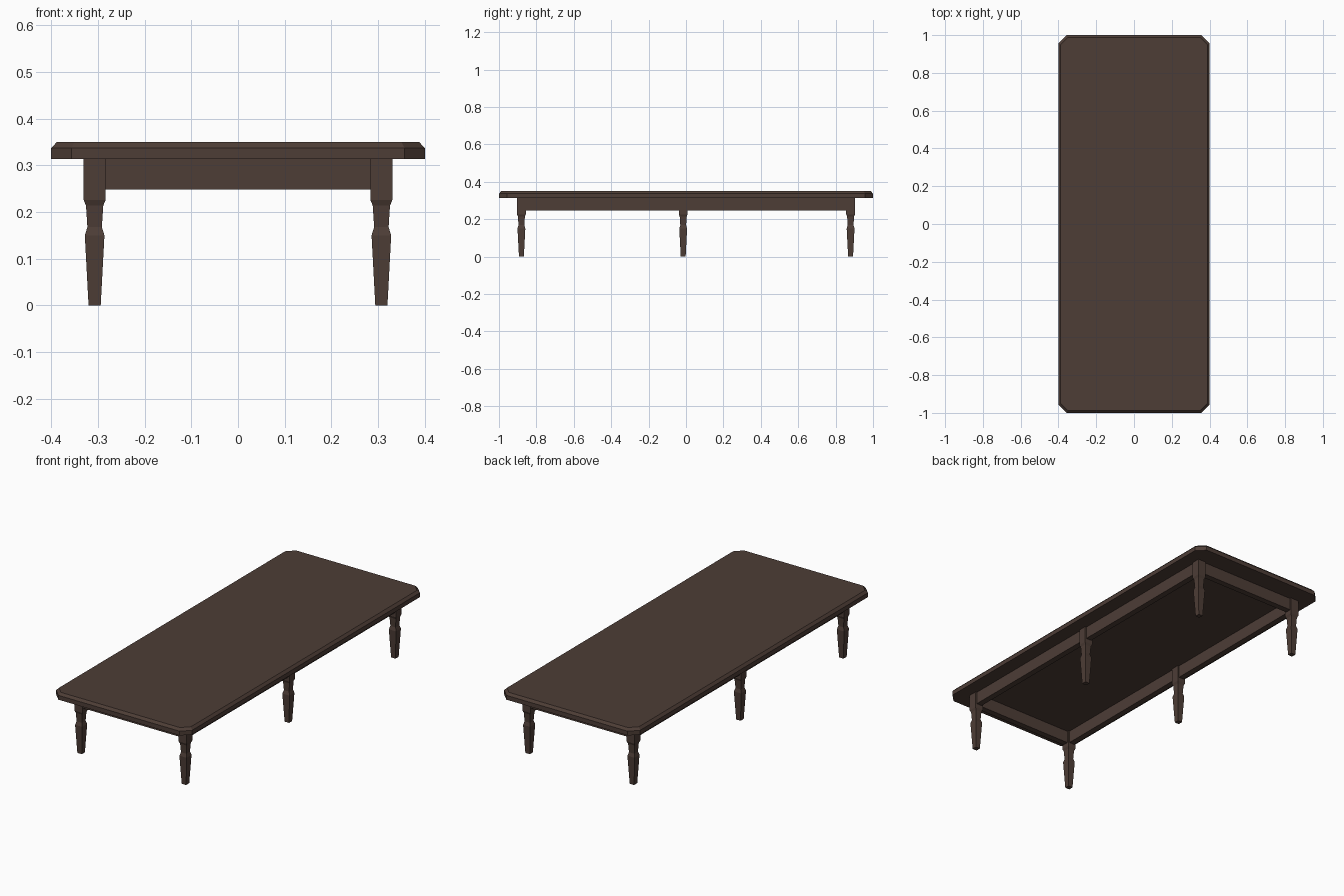
import bpy
import bmesh

old = bpy.data.objects.get("Cube")
if old:
    bpy.data.objects.remove(old, do_unlink=True)

wood = bpy.data.materials.new("dark brown wood")
wood.use_nodes = True
color = (0.075, 0.047, 0.037, 1)
wood.diffuse_color = color
bsdf = wood.node_tree.nodes["Principled BSDF"]
bsdf.inputs["Base Color"].default_value = color
bsdf.inputs["Roughness"].default_value = 0.8


def loft(name, sections, location=(0, 0, 0)):
    """Join a stack of outlines, given as (z, points), into a closed solid."""
    bm = bmesh.new()
    rings = [[bm.verts.new((x, y, z)) for x, y in pts] for z, pts in sections]
    bm.faces.new(rings[0][::-1])
    bm.faces.new(rings[-1])
    for low, high in zip(rings, rings[1:]):
        for i in range(len(low)):
            j = (i + 1) % len(low)
            bm.faces.new((low[i], low[j], high[j], high[i]))
    bmesh.ops.recalc_face_normals(bm, faces=bm.faces[:])
    mesh = bpy.data.meshes.new(name)
    bm.to_mesh(mesh)
    bm.free()
    mesh.materials.append(wood)
    obj = bpy.data.objects.new(name, mesh)
    obj.location = location
    bpy.context.collection.objects.link(obj)
    return obj


def rectangle(hx, hy):
    return [(-hx, -hy), (hx, -hy), (hx, hy), (-hx, hy)]


def clipped(hx, hy, c):
    return [(-hx + c, -hy), (hx - c, -hy), (hx, -hy + c), (hx, hy - c),
            (hx - c, hy), (-hx + c, hy), (-hx, hy - c), (-hx, -hy + c)]


# Tabletop with clipped corners and a bevelled upper edge
SLAB = 0.314
loft("tabletop", [(SLAB, clipped(0.4, 1.0, 0.043)),
                  (0.337, clipped(0.4, 1.0, 0.043)),
                  (0.35, clipped(0.388, 0.988, 0.038))])

# Six square legs: (height, half width)
LEG_X, LEG_Y = 0.307, 0.88
leg_profile = [(0, 0.013), (0.15, 0.021), (0.168, 0.0155),
               (0.214, 0.0185), (0.226, 0.0235), (SLAB, 0.0235)]
for side, sx in (("right", -1), ("left", 1)):
    for place, y in (("front", -LEG_Y), ("middle", -0.015), ("back", LEG_Y)):
        loft(f"{place}_{side}_leg",
             [(z, rectangle(w, w)) for z, w in leg_profile],
             (sx * LEG_X, y, 0))

# Apron boards between the legs
APRON, HALF = 0.248, 0.016
for name, sign in (("right", -1), ("left", 1)):
    board = rectangle(HALF, LEG_Y)
    loft(f"{name}_apron", [(APRON, board), (SLAB, board)],
         (sign * LEG_X, 0, 0))
for name, sign in (("front", -1), ("back", 1)):
    board = rectangle(LEG_X - HALF, HALF)
    loft(f"{name}_apron", [(APRON, board), (SLAB, board)],
         (0, sign * LEG_Y, 0))
